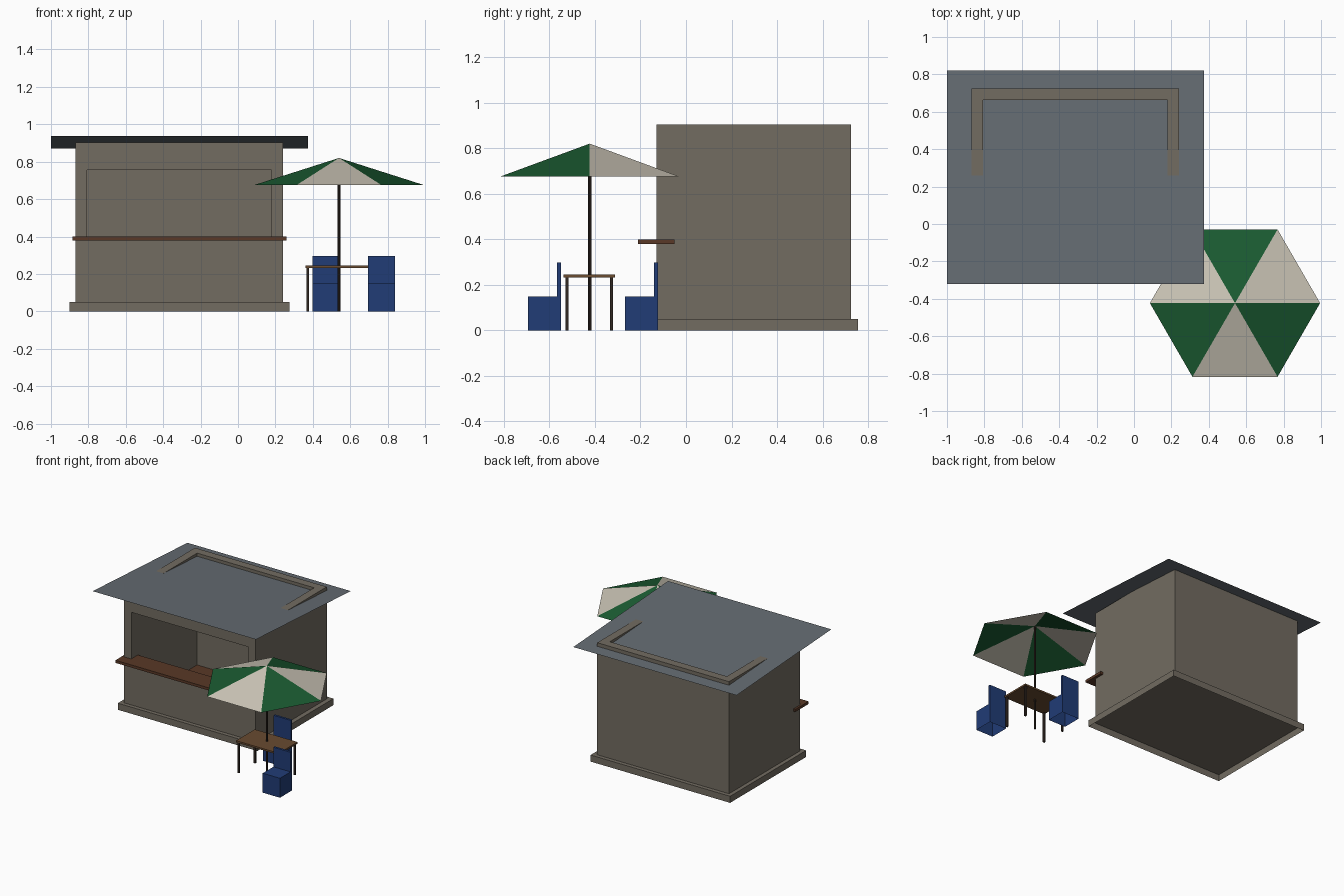
import bpy, bmesh
from math import cos, sin, pi

if "Cube" in bpy.data.objects:
    bpy.data.objects.remove(bpy.data.objects["Cube"])


def mat(name, rgb):
    m = bpy.data.materials.new(name)
    m.diffuse_color = (*rgb, 1)
    m.use_nodes = True
    m.node_tree.nodes["Principled BSDF"].inputs["Base Color"].default_value = m.diffuse_color
    return m


WALL = mat("warm_grey", (0.17, 0.15, 0.12))
ROOF = mat("slate", (0.13, 0.15, 0.17))
WOOD = mat("dark_wood", (0.10, 0.04, 0.02))
TABLE = mat("table_wood", (0.14, 0.07, 0.03))
DARK = mat("dark_metal", (0.03, 0.02, 0.015))
BLUE = mat("blue", (0.015, 0.045, 0.18))
GREEN = mat("green", (0.01, 0.10, 0.03))
CREAM = mat("cream", (0.60, 0.56, 0.47))


def finish(name, bm, *mats):
    me = bpy.data.meshes.new(name)
    bm.to_mesh(me)
    bm.free()
    for m in mats:
        me.materials.append(m)
    ob = bpy.data.objects.new(name, me)
    bpy.context.collection.objects.link(ob)
    return ob


def prism(name, outline, vec, m, open_start=False):
    """Extrude a flat outline along vec, optionally leaving the start open."""
    bm = bmesh.new()
    start = bm.faces.new([bm.verts.new(p) for p in outline])
    ext = bmesh.ops.extrude_face_region(bm, geom=[start], use_keep_orig=True)
    bmesh.ops.translate(bm, vec=vec, verts=[v for v in ext["geom"] if isinstance(v, bmesh.types.BMVert)])
    bmesh.ops.recalc_face_normals(bm, faces=bm.faces[:])
    if open_start:
        bmesh.ops.delete(bm, geom=[start], context='FACES_ONLY')
    return finish(name, bm, m)


def rect(x0, x1, y0, y1, z):
    return [(x0, y0, z), (x1, y0, z), (x1, y1, z), (x0, y1, z)]


def box(name, x, y, z, m, open_bottom=False):
    return prism(name, rect(*x, *y, z[0]), (0, 0, z[1] - z[0]), m, open_bottom)


def sheet(name, points, m):
    bm = bmesh.new()
    bm.faces.new([bm.verts.new(p) for p in points])
    return finish(name, bm, m)


# Kiosk plinth (open underneath) and floor
box("plinth", (-0.90, 0.275), (-0.16, 0.755), (0, 0.05), WALL, True)
sheet("floor", rect(-0.81, 0.178, -0.07, 0.662, 0.052), WOOD)

# Back and side walls as one U-shaped plan, then the front around the hatch
x0, x1, xi0, xi1, yf, yb, yi = -0.87, 0.24, -0.808, 0.178, -0.13, 0.725, 0.662
plan = [(x0, yf), (xi0, yf), (xi0, yi), (xi1, yi), (xi1, yf), (x1, yf), (x1, yb), (x0, yb)]
prism("walls", [(x, y, 0.05) for x, y in plan], (0, 0, 0.853), WALL)
box("front_panel", (xi0, xi1), (yf, -0.07), (0.05, 0.385), WALL)
box("lintel", (xi0, xi1), (yf, -0.07), (0.755, 0.903), WALL)
box("counter", (-0.885, 0.26), (-0.21, -0.05), (0.38, 0.40), WOOD)

# Thin sloping roof, high at the front
sheet("roof", [(-1, -0.32, 0.937), (0.375, -0.32, 0.937), (0.375, 0.82, 0.87), (-1, 0.82, 0.87)], ROOF)

# Parasol: six alternating panels on a pole
cx, cy = 0.54, -0.423
bm = bmesh.new()
apex = bm.verts.new((cx, cy, 0.82))
rim = [bm.verts.new((cx + 0.455 * cos(i * pi / 3), cy + 0.455 * sin(i * pi / 3), 0.675)) for i in range(6)]
for i in range(6):
    bm.faces.new((apex, rim[i], rim[(i + 1) % 6])).material_index = i % 2
finish("parasol_canopy", bm, CREAM, GREEN)
pole = [(cx + 0.008 * cos(i * pi / 4), cy + 0.008 * sin(i * pi / 4), 0) for i in range(8)]
prism("parasol_pole", pole, (0, 0, 0.815), DARK)

# Table
box("table_top", (0.36, 0.72), (-0.537, -0.312), (0.233, 0.246), TABLE)
for i, lx in enumerate((0.373, 0.707)):
    for j, ly in enumerate((-0.523, -0.327)):
        box(f"table_leg_{i * 2 + j + 1}", (lx - 0.007, lx + 0.007), (ly - 0.007, ly + 0.007), (0, 0.233), DARK)

# Chairs: block seat with an upright back, open underneath
for i, (sx, sy) in enumerate(((0.695, -0.695), (0.398, -0.268))):
    w = 0.145
    box(f"chair_seat_{i + 1}", (sx, sx + w), (sy, sy + w), (0, 0.148), BLUE, True)
    box(f"chair_back_{i + 1}", (sx, sx + w), (sy + w - 0.017, sy + w), (0.148, 0.297), BLUE, True)
